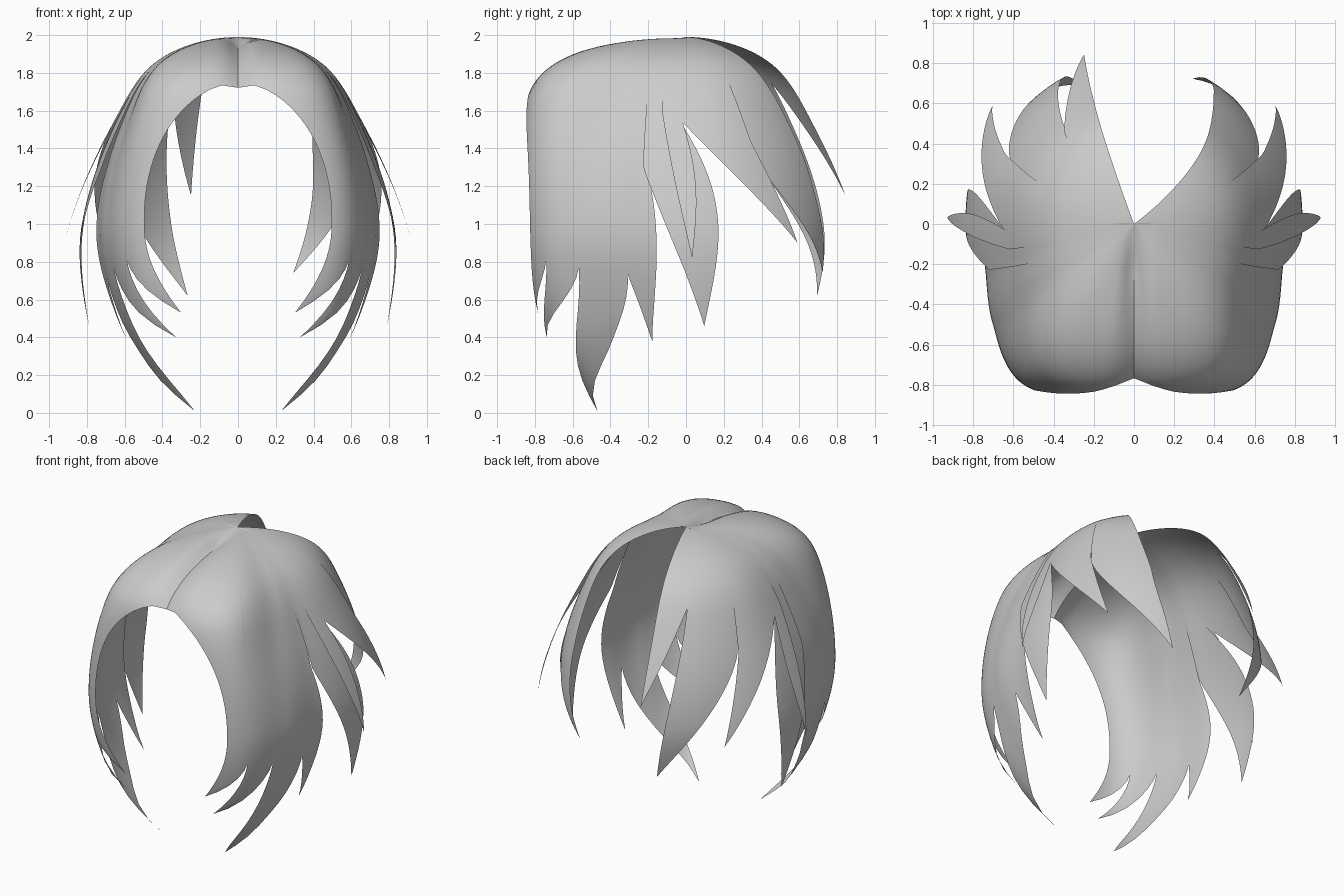
import bpy, bmesh, math

if "Cube" in bpy.data.objects:
    bpy.data.objects.remove(bpy.data.objects["Cube"])

TOP = 1.99


def smooth(pts, x):
    """Smooth curve value at x through (x, y) points."""
    x = min(max(x, pts[0][0]), pts[-1][0])
    i = 0
    while i < len(pts) - 2 and x > pts[i + 1][0]:
        i += 1

    def slope(k):
        a, b = pts[max(k - 1, 0)], pts[min(k + 1, len(pts) - 1)]
        return (b[1] - a[1]) / (b[0] - a[0])
    (x0, y0), (x1, y1) = pts[i], pts[i + 1]
    h = x1 - x0
    t = (x - x0) / h
    return (y0 * (1 + 2 * t) * (1 - t) ** 2 + slope(i) * h * t * (1 - t) ** 2
            + y1 * t * t * (3 - 2 * t) + slope(i + 1) * h * t * t * (t - 1))


# Plan outline: angle from the front (degrees) -> radius
PLAN = [(0, .81), (15, .87), (35, .97), (55, .86), (75, .77), (113, .78), (180, .83)]
# Fall of the hair: depth below the crown -> share of the plan radius
SIDE = [(0, 0), (.35, .55), (.63, .8), (1, 1), (1.22, .86), (1.41, .52)]
FRONT = [(0, 0), (.3, .71), (.56, 1), (1, 1), (1.26, .89), (1.41, .56)]


def depth(z):
    return math.sqrt(TOP - z)


def surface(az, d, out):
    """Point on the hair volume at an angle and depth."""
    t = min(max((az - 10) / 50, 0), 1)
    w = t * t * (3 - 2 * t)
    r = smooth(PLAN, az) * (smooth(FRONT, d) * (1 - w) + smooth(SIDE, d) * w) + out
    a = math.radians(az)
    x = r * math.sin(a)
    z = TOP - d * d
    if d < .55 and az < 90:
        z -= .04 * math.exp(-(x / .05) ** 2) * min(r / .2, 1)     # centre parting
    return x, -r * math.cos(a), z


def edge(seam, tip, power, bow, d):
    """Angle of a lock edge: along the seam to the split, then on to the tip."""
    crown, split, zs = seam
    ds, dt = depth(zs), depth(tip[1])
    if d < ds:
        return crown + (split - crown) * d / ds
    t = (d - ds) / (dt - ds)
    return split + (tip[0] - split) * t ** power + bow * math.sin(math.pi * t)


def face_opening(d):
    """Angle of the arched rim around the face."""
    h = min(max((TOP - d * d - 1) / .75, 0), 1)
    return 31 * math.sqrt(1 - h ** 2.2)


def lock(name, side, front, back, tip, power=1, bow=0, flare=0, rows=48, cols=10):
    """Tapered sheet of hair between two seams, ending in a tip (angle, height)."""
    bm = bmesh.new()
    dt = depth(tip[1])
    grid = []
    for i in range(rows + 1):
        v = i / rows
        d = dt * v
        if front is None:
            a0 = face_opening(d) if d < 1 else edge((31, 31, .99), tip, power, 0, d)
        else:
            a0 = edge(front, tip, power, 0, d) - 1.5 * (1 - v)
        a1 = edge(back, tip, power, bow, d) + 1.5 * (1 - v)
        row = []
        for j in range(cols + 1):
            x, y, z = surface(a0 + (a1 - a0) * j / cols, d, flare * v ** 4)
            row.append(bm.verts.new((side * x, y, z)))
        grid.append(row)
    for i in range(rows):
        for j in range(cols):
            q = [grid[i][j], grid[i + 1][j], grid[i + 1][j + 1], grid[i][j + 1]]
            bm.faces.new(q if side > 0 else q[::-1])
    bmesh.ops.remove_doubles(bm, verts=bm.verts, dist=.0005)
    for f in bm.faces:
        f.smooth = True
    me = bpy.data.meshes.new(name)
    bm.to_mesh(me)
    bm.free()
    bpy.context.collection.objects.link(bpy.data.objects.new(name, me))


# Seams between locks: angle at the crown, angle and height where they split
CHEEK = (36, 39, .88)
LONG = (50, 50, .86)
TEMPLE = (60, 66, .75)
EAR = (66, 73, 1.3)
BEHIND_EAR = (84, 82, 1.62)
REAR = (105, 118, 1.43)
GAP_RIGHT = (125, 148, 1.3)
FLICK_LEFT = (138, 143, 1.75)
GAP_LEFT = (158, 162, 1.5)

# Locks found on both sides, from the face opening towards the back
for label, s in (("right", 1), ("left", -1)):
    lock("fringe_lock_" + label, s, None, CHEEK, (21, .53), 2.2)
    lock("cheek_lock_" + label, s, CHEEK, LONG, (24, .4), 2.2)
    lock("long_lock_" + label, s, LONG, TEMPLE, (26, .01), 2)
    lock("temple_lock_" + label, s, TEMPLE, EAR, (73, .38), bow=5)
    lock("side_lock_" + label, s, EAR, BEHIND_EAR, (97, .46), bow=11, flare=.15)
    lock("side_flick_" + label, s, (78, 79, 1.6), (84, 86, 1.6), (92, .82), bow=4, flare=.18)
    lock("rear_side_lock_" + label, s, BEHIND_EAR, REAR, (130, .9), flare=.13)

# Back locks differ on each side of the open gap
lock("back_lock_right", 1, REAR, GAP_RIGHT, (158, .74), 1.4)
lock("back_lock_left", -1, REAR, FLICK_LEFT, (159, .62), 1.3)
lock("back_flick_left", -1, FLICK_LEFT, GAP_LEFT, (163.6, 1.15), flare=.08)
